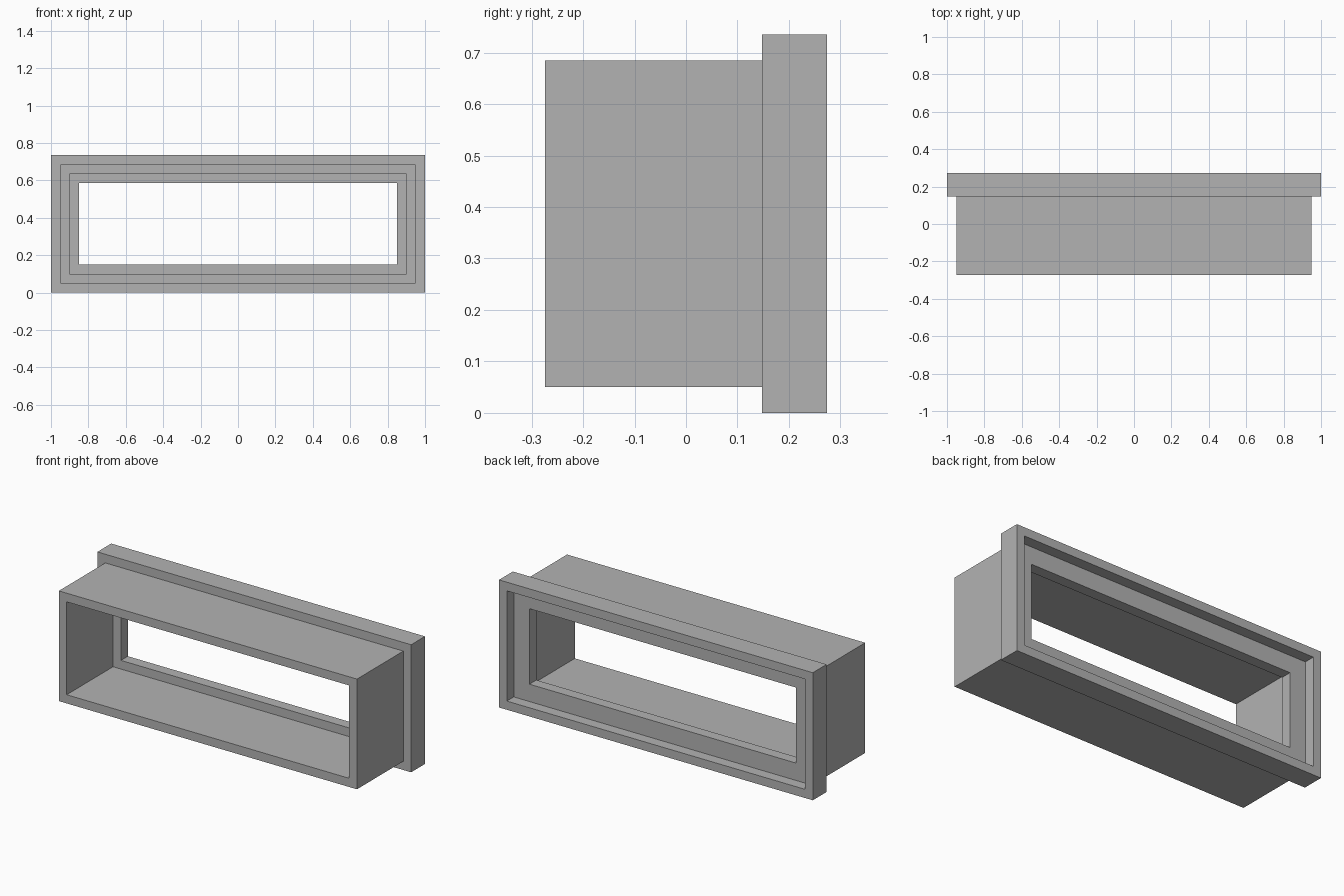
import bpy, bmesh

if "Cube" in bpy.data.objects:
    bpy.data.objects.remove(bpy.data.objects["Cube"])

grey = bpy.data.materials.new("grey")
grey.diffuse_color = (0.45, 0.45, 0.45, 1)
grey.use_nodes = True
grey.node_tree.nodes["Principled BSDF"].inputs["Base Color"].default_value = grey.diffuse_color

HALF_X, HALF_Z = 1.0, 0.3675      # outer half sizes of the flange


def frame(name, profile):
    """Sweep a closed (inset, y) profile around a rectangle with mitred corners."""
    bm = bmesh.new()
    rings = []
    for sx, sz in ((-1, -1), (1, -1), (1, 1), (-1, 1)):
        rings.append([bm.verts.new((sx * (HALF_X - i), y, HALF_Z + sz * (HALF_Z - i)))
                      for i, y in profile])
    n = len(profile)
    for k in range(4):
        a, b = rings[k], rings[(k + 1) % 4]
        for j in range(n):
            bm.faces.new((a[j], b[j], b[(j + 1) % n], a[(j + 1) % n]))
    bmesh.ops.recalc_face_normals(bm, faces=bm.faces)
    mesh = bpy.data.meshes.new(name)
    bm.to_mesh(mesh)
    bm.free()
    mesh.materials.append(grey)
    obj = bpy.data.objects.new(name, mesh)
    bpy.context.collection.objects.link(obj)


FRONT, STEP, LIP, BACK = -0.274, 0.148, 0.211, 0.274

# One stepped frame: sleeve, inner lip, recessed back and outer flange
frame("stepped_window_frame", [
    (0.05, FRONT), (0.05, STEP),      # sleeve outside
    (0.0, STEP), (0.0, BACK),         # flange outside
    (0.05, BACK), (0.05, LIP),        # back recess
    (0.15, LIP), (0.15, STEP),        # inner lip
    (0.10, STEP), (0.10, FRONT),      # sleeve inside
])
